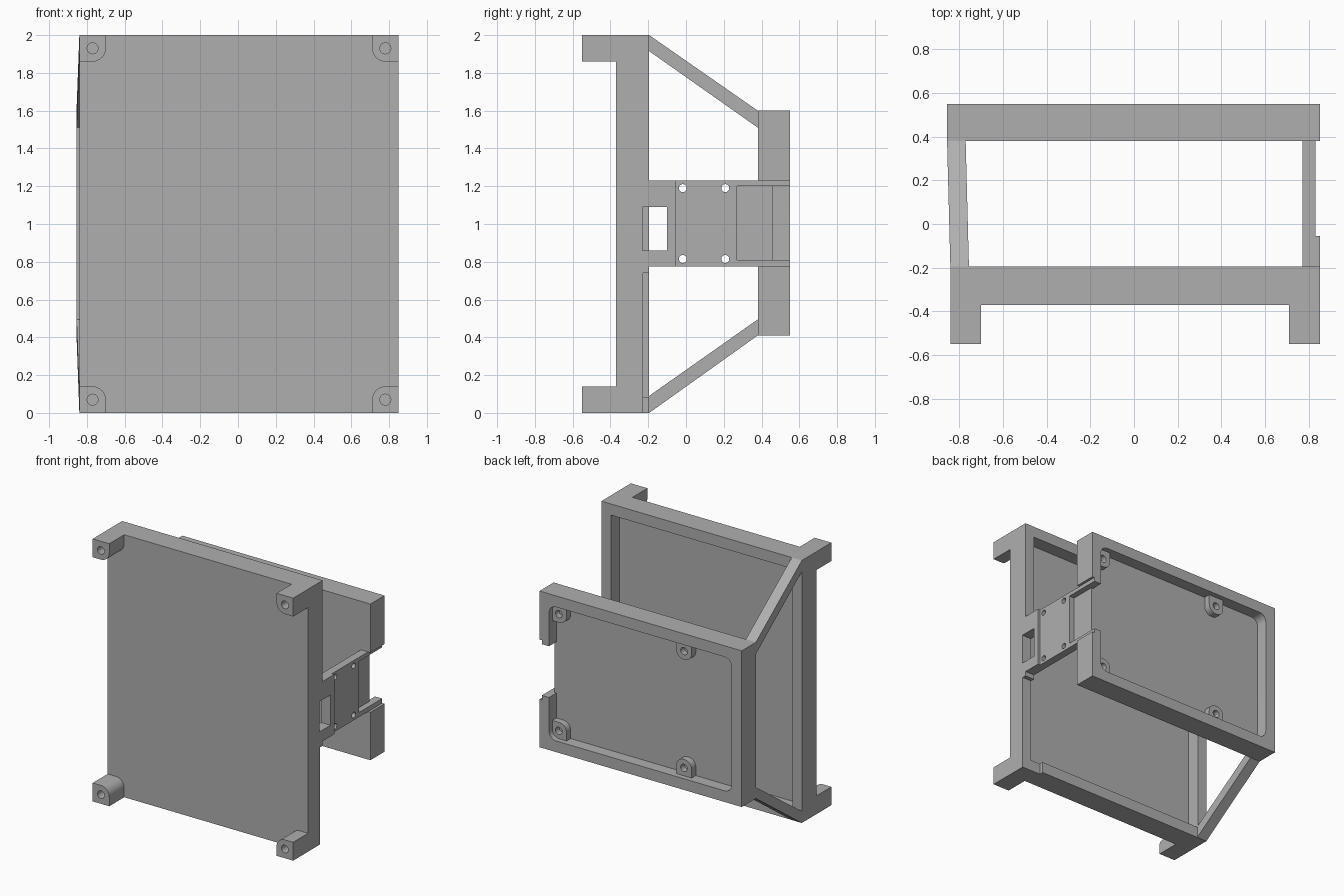
import bpy, bmesh
from math import pi, cos, sin
from mathutils import Vector

if "Cube" in bpy.data.objects:
    bpy.data.objects.remove(bpy.data.objects["Cube"])

grey = bpy.data.materials.new("plain_grey")
grey.use_nodes = True
grey.diffuse_color = (0.43, 0.43, 0.43, 1)
grey.node_tree.nodes["Principled BSDF"].inputs["Base Color"].default_value = (0.43, 0.43, 0.43, 1)


def finish(name, bm):
    bmesh.ops.recalc_face_normals(bm, faces=bm.faces)
    mesh = bpy.data.meshes.new(name)
    bm.to_mesh(mesh)
    bm.free()
    mesh.materials.append(grey)
    obj = bpy.data.objects.new(name, mesh)
    bpy.context.collection.objects.link(obj)
    return obj


def loft(name, first, last):
    """Solid between two matching outlines."""
    bm = bmesh.new()
    a = [bm.verts.new(p) for p in first]
    b = [bm.verts.new(p) for p in last]
    bm.faces.new(a)
    bm.faces.new(b)
    for i in range(len(a)):
        j = (i + 1) % len(a)
        bm.faces.new((a[i], a[j], b[j], b[i]))
    return finish(name, bm)


def rounded(name, xs, ys, zs, radii=(0, 0, 0, 0)):
    """Block along y; radii go lower -x, lower +x, upper +x, upper -x."""
    corners = [(xs[0], zs[0], 1, 1), (xs[1], zs[0], -1, 1),
               (xs[1], zs[1], -1, -1), (xs[0], zs[1], 1, -1)]
    pts = []
    for k, ((x, z, sx, sz), r) in enumerate(zip(corners, radii)):
        if r == 0:
            pts.append((x, z))
            continue
        for i in range(9):
            t = pi + k * pi / 2 + i * pi / 16
            pts.append((x + sx * r + r * cos(t), z + sz * r + r * sin(t)))
    return loft(name, [(x, ys[0], z) for x, z in pts], [(x, ys[1], z) for x, z in pts])


def rod(axis, centre, radius, length):
    """Round cutter along x or y."""
    bm = bmesh.new()
    bmesh.ops.create_cone(bm, cap_ends=True, segments=32, radius1=radius,
                          radius2=radius, depth=length)
    direction = Vector((1, 0, 0)) if axis == "x" else Vector((0, 1, 0))
    turn = direction.to_track_quat("Z", "Y").to_matrix()
    bmesh.ops.rotate(bm, verts=bm.verts, matrix=turn)
    bmesh.ops.translate(bm, verts=bm.verts, vec=centre)
    return finish("cutter", bm)


def cut(obj, *cutters):
    for c in cutters:
        c.hide_render = True
        mod = obj.modifiers.new("cut", "BOOLEAN")
        mod.operation, mod.solver, mod.object = "DIFFERENCE", "EXACT", c
        bpy.context.view_layer.objects.active = obj
        bpy.ops.object.modifier_apply(modifier=mod.name)
        bpy.data.objects.remove(c)


def smooth(obj):
    bpy.ops.object.select_all(action="DESELECT")
    obj.select_set(True)
    bpy.context.view_layer.objects.active = obj
    bpy.ops.object.shade_smooth_by_angle(angle=0.6)


def cable_slot():
    return rounded("cutter", (0.7, 0.95), (-0.23, -0.1), (0.86, 1.09))


# Large front tray, open at the back
panel = rounded("front_tray", (-0.84, 0.85), (-0.37, -0.195), (0, 2))
cut(panel,
    rounded("cutter", (-0.76, 0.77), (-0.3, 0), (0.085, 1.915)),
    cable_slot(),
    rounded("cutter", (0.69, 0.95), (-0.227, 0), (-0.1, 0.74)))

# Corner feet with blind screw holes
for side, xs in (("right", (-0.84, -0.7)), ("left", (0.71, 0.85))):
    for level, zs in (("lower", (0, 0.14)), ("upper", (1.86, 2))):
        inner = {("right", "lower"): 2, ("left", "lower"): 3,
                 ("left", "upper"): 0, ("right", "upper"): 1}[side, level]
        foot = rounded(f"{level}_{side}_foot", xs, (-0.55, -0.37), zs,
                       [0.07 if k == inner else 0 for k in range(4)])
        cut(foot, rod("y", (sum(xs) / 2, -0.5, sum(zs) / 2), 0.029, 0.24))
        smooth(foot)

# Smaller rear tray with a gap in its left wall
tray = rounded("rear_tray", (-0.855, 0.85), (0.38, 0.55), (0.41, 1.6))
cut(tray,
    rounded("cutter", (-0.77, 0.77), (0.46, 0.7), (0.495, 1.515), [0.06] * 4),
    rounded("cutter", (0.785, 0.95), (0.3, 0.7), (0.81, 1.2)),
    rounded("cutter", (0.7, 0.95), (0.46, 0.7), (0.81, 1.2)),
    rounded("cutter", (0.83, 0.95), (0.3, 0.7), (0.775, 1.23)))
smooth(tray)

# Mounting posts inside the rear tray
for side, xs, hole_x in (("left", (0.65, 0.775), 0.715), ("right", (-0.405, -0.275), -0.34)):
    for level, zs, hole_z in (("lower", (0.49, 0.62), 0.555), ("upper", (1.38, 1.52), 1.445)):
        low, high = (0, 0.06) if level == "lower" else (0.06, 0)
        free = side == "right"
        post = rounded(f"{level}_{side}_post", xs, (0.455, 0.51), zs,
                       (low, low * free, high * free, high))
        cut(post, rod("y", (hole_x, 0.5, hole_z), 0.028, 0.07))
        smooth(post)

# Side bracket joining the trays: raised strip and recessed plate
strip = rounded("bracket_strip", (0.77, 0.85), (-0.195, -0.055), (0.775, 1.23))
cut(strip, cable_slot())
plate = rounded("bracket_plate", (0.77, 0.83), (-0.055, 0.38), (0.775, 1.23))
cut(plate, rounded("cutter", (0.785, 0.95), (0.27, 0.6), (0.81, 1.2)),
    *[rod("x", (0.8, y, z), 0.021, 0.3) for y in (-0.017, 0.208) for z in (0.815, 1.19)])
smooth(plate)

# Two slanted struts on the other side
for level, z_front, z_rear in (("upper", (1.915, 2), (1.51, 1.6)),
                               ("lower", (0, 0.09), (0.41, 0.495))):
    ends = []
    for x, y, (lo, hi) in ((-0.84, -0.195, z_front), (-0.855, 0.38, z_rear)):
        ends.append([(x, y, lo), (x + 0.085, y, lo), (x + 0.085, y, hi), (x, y, hi)])
    loft(f"{level}_strut", *ends)
